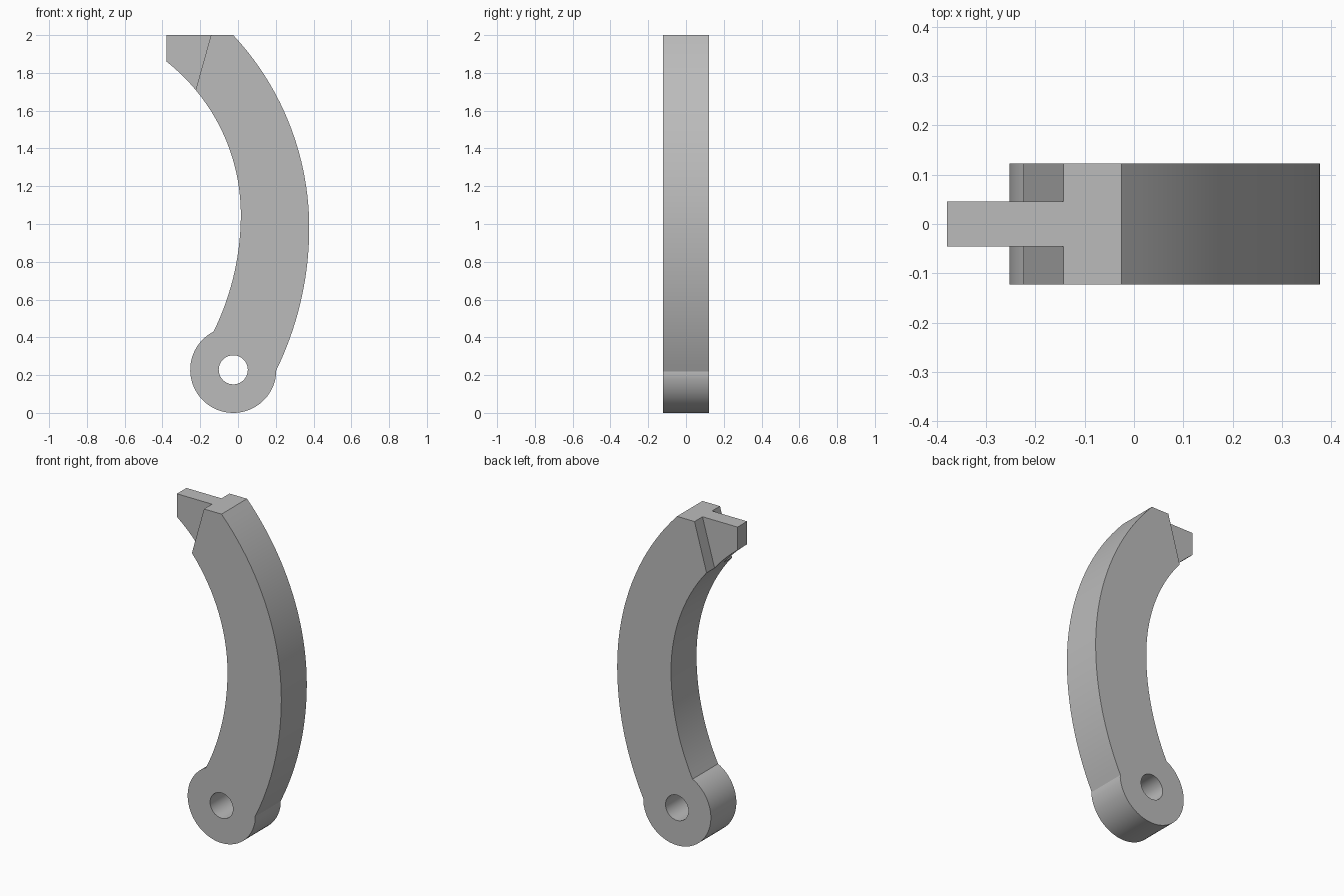
import bpy, bmesh
from math import sin, cos, radians, sqrt, tau
from mathutils import Vector

cube = bpy.data.objects.get("Cube")
if cube:
    bpy.data.objects.remove(cube)

grey = bpy.data.materials.new("plain grey")
grey.use_nodes = True
COLOUR = (0.5, 0.5, 0.5, 1)
grey.diffuse_color = COLOUR
grey.node_tree.nodes["Principled BSDF"].inputs["Base Color"].default_value = COLOUR

EYE = (-0.025, 0.228)
EYE_R, HOLE_R = 0.228, 0.077


def bow(peak_x, peak_z, r_low, r_high, z0, z1, n):
    """Bowed edge from z0 to z1: two tangent arcs meeting at the peak."""
    pts = []
    for i in range(n + 1):
        z = z0 + (z1 - z0) * i / n
        r = r_high if z > peak_z else r_low
        pts.append((peak_x - r + sqrt(r * r - (z - peak_z) ** 2), z))
    return pts


def arc(r, a0, a1, n):
    """Points on an arc around the eye centre."""
    angles = [a0 + (a1 - a0) * i / n for i in range(n + 1)]
    return [(EYE[0] + r * cos(a), EYE[1] + r * sin(a)) for a in angles]


def inner_edge(z0, z1, n):
    return bow(0.015, 1.05, 1.4, 1.03, z0, z1, n)


def plate(name, half, *loops):
    """Extrude an outline, with optional hole loops, to both sides of y = 0."""
    bm = bmesh.new()
    edges = []
    for loop in loops:
        vs = [bm.verts.new((x, -half, z)) for x, z in loop]
        edges += [bm.edges.new((a, b)) for a, b in zip(vs, vs[1:] + vs[:1])]
    bmesh.ops.triangle_fill(bm, edges=edges, use_beauty=True)
    side = bmesh.ops.extrude_face_region(bm, geom=bm.faces[:], use_keep_orig=True)
    verts = [v for v in side["geom"] if isinstance(v, bmesh.types.BMVert)]
    bmesh.ops.translate(bm, verts=verts, vec=Vector((0, 2 * half, 0)))
    bmesh.ops.recalc_face_normals(bm, faces=bm.faces[:])
    mesh = bpy.data.meshes.new(name)
    bm.to_mesh(mesh)
    bm.free()
    mesh.materials.append(grey)
    obj = bpy.data.objects.new(name, mesh)
    bpy.context.collection.objects.link(obj)
    bpy.ops.object.select_all(action="DESELECT")
    obj.select_set(True)
    bpy.context.view_layer.objects.active = obj
    bpy.ops.object.shade_smooth_by_angle(angle=radians(15))


# Curved arm with a round pivot eye at its foot
shoulder = (-0.143, 2.0)
outline = (
    inner_edge(1.71, 0.43, 32)
    + arc(EYE_R, radians(117), radians(358), 48)[1:-1]
    + bow(0.377, 0.98, 1.72, 1.495, 0.22, 2.0, 40)
    + [shoulder]
)
plate("curved_arm", 0.1225, outline, arc(HOLE_R, 0, tau, 40)[:-1])

# Thin tongue at the tip, continuing the inner curve
tongue = inner_edge(1.71, 1.86, 8) + [(-0.379, 2.0), shoulder]
plate("tip_tongue", 0.046, tongue)
